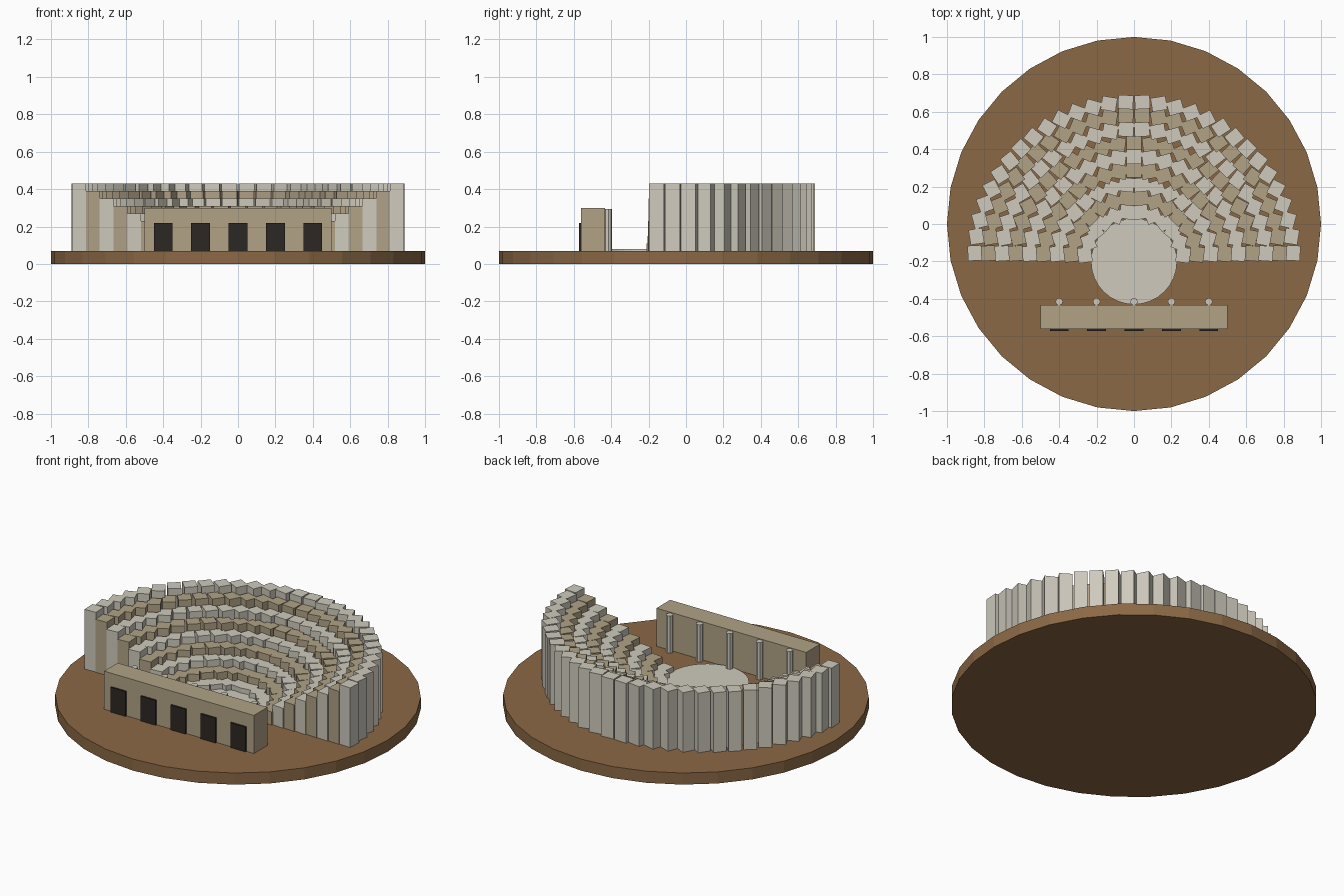
import bpy, bmesh, math
from mathutils import Matrix, Vector

if "Cube" in bpy.data.objects:
    bpy.data.objects.remove(bpy.data.objects["Cube"])


def material(name, rgb):
    m = bpy.data.materials.new(name)
    m.diffuse_color = (*rgb, 1)
    m.use_nodes = True
    m.node_tree.nodes["Principled BSDF"].inputs["Base Color"].default_value = m.diffuse_color
    return m


earth = material("earth", (0.26, 0.14, 0.06))
pale_stone = material("pale_stone", (0.62, 0.59, 0.51))
tan_stone = material("tan_stone", (0.44, 0.36, 0.24))
dark = material("dark", (0.025, 0.02, 0.018))


def finish(bm, name, mat):
    me = bpy.data.meshes.new(name)
    bm.to_mesh(me)
    bm.free()
    me.materials.append(mat)
    ob = bpy.data.objects.new(name, me)
    bpy.context.collection.objects.link(ob)
    return ob


def add_box(bm, centre, size, turn=0.0):
    mat = (Matrix.Translation(centre) @ Matrix.Rotation(turn, 4, 'Z')
           @ Matrix.Diagonal((*size, 1)))
    bmesh.ops.create_cube(bm, size=1, matrix=mat)


def add_cylinder(bm, x, y, z0, z1, radius, sides):
    bmesh.ops.create_cone(bm, cap_ends=True, segments=sides, radius1=radius,
                          radius2=radius, depth=z1 - z0,
                          matrix=Matrix.Translation((x, y, (z0 + z1) / 2)))


GROUND = 0.07
CENTRE_Y = -0.2

# round ground slab
bm = bmesh.new()
add_cylinder(bm, 0, 0, 0, GROUND, 1.0, 32)
finish(bm, "ground_slab", earth)

# circular stage floor
bm = bmesh.new()
add_cylinder(bm, 0, CENTRE_Y, GROUND, 0.08, 0.23, 32)
finish(bm, "stage_floor", pale_stone)

# rising half-ring rows of stone blocks, each block counter-turned
for row in range(9):
    radius = 0.265 + 0.0735 * row
    top = 0.11 + 0.04 * row
    count = round(12 + 2.25 * row)
    bm = bmesh.new()
    for i in range(count):
        a = math.pi * (i + 0.5) / count
        add_box(bm, (radius * math.cos(a), CENTRE_Y + radius * math.sin(a),
                     (GROUND + top) / 2),
                (0.074, 0.081, top - GROUND), -a)
    finish(bm, f"seat_row_{row + 1}", tan_stone if row % 2 else pale_stone)

# stage building wall
bm = bmesh.new()
add_box(bm, (0, -0.4975, 0.185), (1.0, 0.13, 0.23))
finish(bm, "stage_wall", tan_stone)

# doorways on the front, columns on the stage side
doors, columns = bmesh.new(), bmesh.new()
for i in range(-2, 3):
    add_box(doors, (0.2 * i, -0.5625, 0.145), (0.1, 0.02, 0.15))
    add_cylinder(columns, 0.2 * i, -0.415, GROUND, 0.295, 0.02, 8)
finish(doors, "doorways", dark)
finish(columns, "columns", pale_stone)
